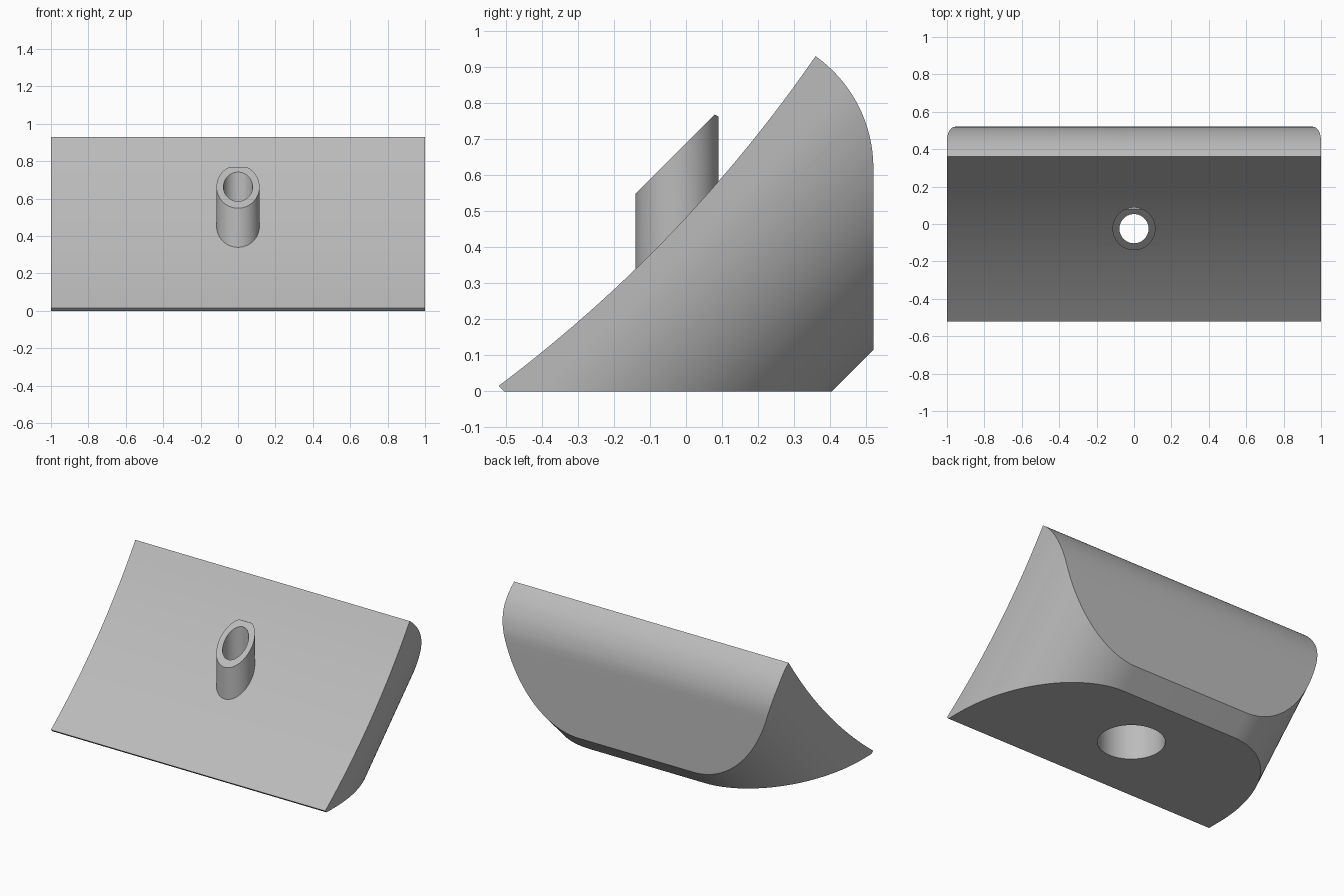
import bpy, bmesh, math
from mathutils import Vector, Matrix

cube = bpy.data.objects.get("Cube")
if cube:
    bpy.data.objects.remove(cube, do_unlink=True)

grey = bpy.data.materials.new("plain grey")
grey.use_nodes = True
colour = (0.5, 0.5, 0.5, 1)
grey.diffuse_color = colour
grey.node_tree.nodes["Principled BSDF"].inputs["Base Color"].default_value = colour


def make_object(name, bm):
    bmesh.ops.recalc_face_normals(bm, faces=bm.faces)
    mesh = bpy.data.meshes.new(name)
    bm.to_mesh(mesh)
    bm.free()
    mesh.materials.append(grey)
    obj = bpy.data.objects.new(name, mesh)
    bpy.context.collection.objects.link(obj)
    return obj


def prism(name, points, along):
    """Extrude a closed 3D outline along a vector."""
    bm = bmesh.new()
    face = bm.faces.new([bm.verts.new(p) for p in points])
    out = bmesh.ops.extrude_face_region(bm, geom=[face])["geom"]
    verts = [v for v in out if isinstance(v, bmesh.types.BMVert)]
    bmesh.ops.translate(bm, verts=verts, vec=along)
    return make_object(name, bm)


AXIS_Y = -0.025


def cylinder(name, radius, low, high, planes=()):
    """Upright cylinder on the spout axis, trimmed by planes (point, normal)."""
    bm = bmesh.new()
    bmesh.ops.create_cone(bm, cap_ends=True, segments=64, radius1=radius,
                          radius2=radius, depth=high - low,
                          matrix=Matrix.Translation((0, AXIS_Y, (low + high) / 2)))
    for point, normal in planes:
        cut = bmesh.ops.bisect_plane(bm, geom=bm.verts[:] + bm.edges[:] + bm.faces[:],
                                     plane_co=point, plane_no=normal, clear_outer=True)
        edges = [e for e in cut["geom_cut"] if isinstance(e, bmesh.types.BMEdge)]
        bmesh.ops.contextual_create(bm, geom=edges)
    return make_object(name, bm)


def combine(target, tool, operation):
    """Apply a boolean and discard the tool."""
    mod = target.modifiers.new(operation, "BOOLEAN")
    mod.object, mod.operation, mod.solver = tool, operation, "EXACT"
    graph = bpy.context.evaluated_depsgraph_get()
    target_mesh = bpy.data.meshes.new_from_object(target.evaluated_get(graph))
    target.modifiers.clear()
    target.data = target_mesh
    bpy.data.objects.remove(tool, do_unlink=True)


# Side profile: chamfered base, rounded back and hollow sloping front
profile = [(-0.505, 0), (0.405, 0), (0.52, 0.115)]
back_r = 0.38
for i in range(17):
    a = math.radians(54.7) * i / 16
    profile.append((0.52 - back_r + back_r * math.cos(a), 0.62 + back_r * math.sin(a)))
top, toe = Vector(profile[-1]), Vector((-0.52, 0.015))
sag = Vector((0.72, -0.69)) * 0.0515
for i in range(1, 25):
    t = i / 24
    profile.append(tuple(top.lerp(toe, t) + sag * 4 * t * (1 - t)))
body = prism("wedge_body", [(-1, y, z) for y, z in profile], (2, 0, 0))

# Rounded ends: cross-section swept along the 45 degree slope
corner, depth = 0.58, 0.2864
half = [(1.0, -0.8)]
for i in range(33):
    a = math.pi / 2 * i / 32
    half.append((1 - corner + corner * math.cos(a), depth - corner + corner * math.sin(a)))
section = half + [(-x, d) for x, d in reversed(half)]
s = math.sqrt(0.5)
ends = prism("rounding_tool", [(x, s * d - 1.5, -s * d - 1.5) for x, d in section], (0, 3, 3))
combine(body, ends, "INTERSECT")

# Spout with a slanted mouth and slightly eased rear lip
spout = cylinder("spout", 0.115, 0.25, 1.0,
                 [((0, -0.14, 0.549), (0, -1, 1)), ((0, 0.08, 0.768), (0, 0.5, 1))])
combine(body, spout, "UNION")

# Through bore and wide socket underneath
combine(body, cylinder("bore_tool", 0.078, -0.1, 1.1), "DIFFERENCE")
combine(body, cylinder("socket_tool", 0.2, -0.1, 0.24), "DIFFERENCE")

bpy.ops.object.select_all(action="DESELECT")
body.select_set(True)
bpy.context.view_layer.objects.active = body
bpy.ops.object.shade_smooth_by_angle(angle=math.radians(25))
